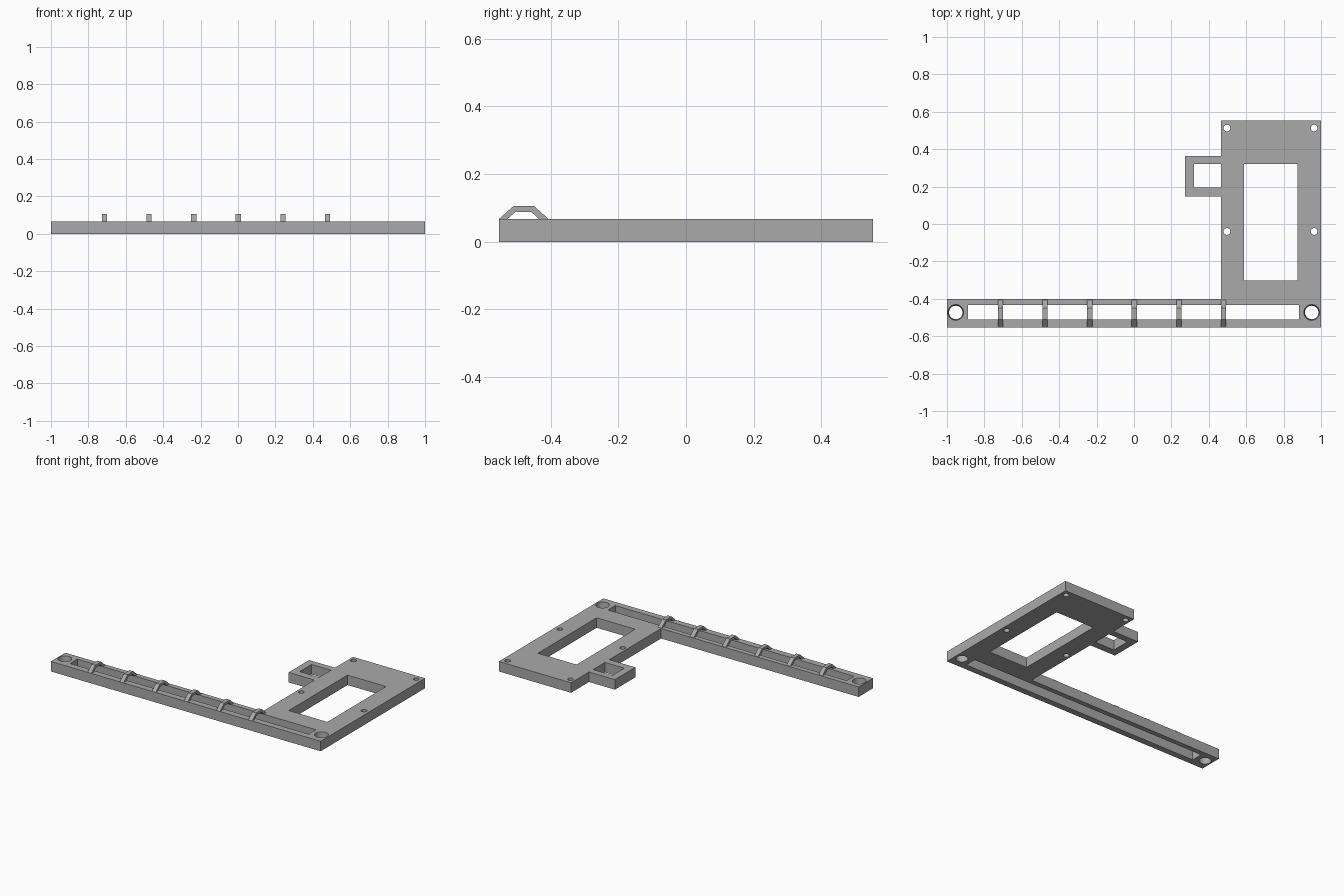
import bpy, bmesh, math

if "Cube" in bpy.data.objects:
    bpy.data.objects.remove(bpy.data.objects["Cube"])

H = 0.067          # body thickness
Y0, Y1 = -0.553, 0.553

grey = bpy.data.materials.new("plain grey")
grey.diffuse_color = (0.4, 0.4, 0.4, 1)
grey.use_nodes = True
grey.node_tree.nodes["Principled BSDF"].inputs["Base Color"].default_value = grey.diffuse_color


def prism(name, pts, vec):
    """Extrude a closed 3D outline along vec."""
    bm = bmesh.new()
    face = bm.faces.new([bm.verts.new(p) for p in pts])
    ext = bmesh.ops.extrude_face_region(bm, geom=[face])
    moved = [v for v in ext["geom"] if isinstance(v, bmesh.types.BMVert)]
    bmesh.ops.translate(bm, verts=moved, vec=vec)
    bmesh.ops.recalc_face_normals(bm, faces=bm.faces)
    mesh = bpy.data.meshes.new(name)
    bm.to_mesh(mesh)
    bm.free()
    ob = bpy.data.objects.new(name, mesh)
    bpy.context.collection.objects.link(ob)
    mesh.materials.append(grey)
    return ob


def add_cutters(bm, boxes, cones):
    """Boxes (x0, x1, y0, y1) and cones (x, y, bottom radius, top radius)."""
    for x0, x1, y0, y1 in boxes:
        vs = bmesh.ops.create_cube(bm, size=1)["verts"]
        bmesh.ops.scale(bm, verts=vs, vec=(x1 - x0, y1 - y0, H * 3))
        bmesh.ops.translate(bm, verts=vs, vec=((x0 + x1) / 2, (y0 + y1) / 2, H / 2))
    for x, y, rb, rt in cones:
        d = rt - rb
        vs = bmesh.ops.create_cone(bm, cap_ends=True, segments=32,
                                   radius1=rb - d, radius2=rt + d, depth=H * 3)["verts"]
        bmesh.ops.translate(bm, verts=vs, vec=(x, y, H / 2))


# Body: long bar, wide plate and side tab in one outline
outline = [(-1, Y0), (1, Y0), (1, Y1), (0.465, Y1), (0.465, 0.363), (0.273, 0.363),
           (0.273, 0.147), (0.465, 0.147), (0.465, -0.40), (-1, -0.40)]
body = prism("mounting_frame", [(x, y, 0) for x, y in outline], (0, 0, H))

# Openings: window, tab hole, cable slot, screw holes, tapered end holes
boxes = [(0.588, 0.874, -0.302, 0.32), (0.321, 0.465, 0.195, 0.32),
         (-0.888, 0.882, -0.511, -0.433)]
cones = [(x, y, 0.018, 0.018) for x in (0.497, 0.963) for y in (-0.04, 0.513)]
cones += [(x, -0.473, 0.036, 0.042) for x in (-0.953, 0.950)]
bm = bmesh.new()
add_cutters(bm, boxes, cones)
mesh = bpy.data.meshes.new("opening_cutter")
bm.to_mesh(mesh)
bm.free()
cutter = bpy.data.objects.new("opening_cutter", mesh)
bpy.context.collection.objects.link(cutter)
mesh.materials.append(grey)

mod = body.modifiers.new("openings", 'BOOLEAN')
mod.operation = 'DIFFERENCE'
mod.solver = 'EXACT'
mod.object = cutter
bpy.context.view_layer.objects.active = body
body.select_set(True)
bpy.ops.object.modifier_apply(modifier=mod.name)
bpy.data.objects.remove(cutter)
bpy.ops.object.shade_smooth_by_angle(angle=math.radians(30))

# Cable hoops bridging the slot
arch = [(-0.553, H), (-0.510, 0.105), (-0.448, 0.105), (-0.406, H),
        (-0.434, H), (-0.457, 0.088), (-0.504, 0.088), (-0.528, H)]
W = 0.028
for i in range(6):
    x = -0.714 + i * 0.2385 - W / 2
    prism(f"cable_hoop_{i + 1}", [(x, y, z) for y, z in arch], (W, 0, 0))
